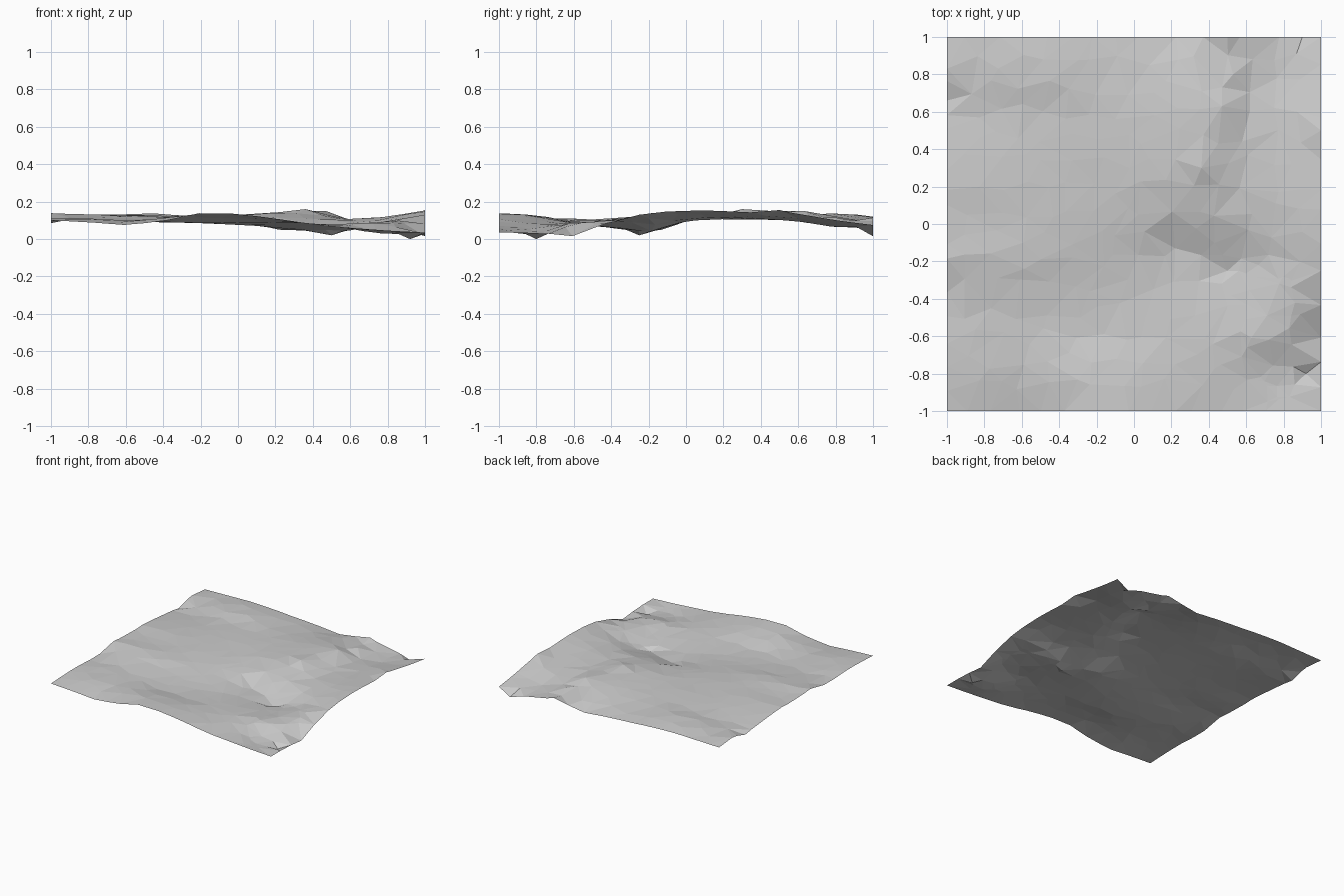
import bpy, bmesh, random
from mathutils import Vector
from mathutils.geometry import delaunay_2d_cdt

if "Cube" in bpy.data.objects:
    bpy.data.objects.remove(bpy.data.objects["Cube"])

random.seed(4)

# Terrain relief in hundredths of a unit, rows from front to back, 0.2 apart
RELIEF = [
    [10, 9, 7.5, 9.5, 14, 13.5, 11, 7.5, 6, 4.5, 3.5],
    [11, 11, 10, 11.5, 13.5, 12.5, 10, 8.5, 5.5, 1.5, 3.5],
    [11, 11, 9.5, 9, 8.5, 8.5, 8.5, 8, 8.5, 9.5, 1.5],
    [9.5, 10, 9, 9, 8.5, 7.5, 7, 6, 6, 10.5, 9.5],
    [14, 13.5, 13, 11.5, 10, 8, 5, 3, 4, 9, 14],
    [12, 12, 12.5, 12.5, 11.5, 10.5, 10.5, 10, 9.5, 12, 15.5],
    [13, 13, 13, 12.5, 12, 12.5, 14, 13.5, 10, 12, 15],
    [11.5, 12, 12.5, 12.5, 12.5, 13, 14.5, 15, 10.5, 11, 14],
    [9.5, 10.5, 11.5, 12, 12, 12.5, 14, 15, 9.5, 9.5, 14],
    [12, 12.5, 14.5, 14, 12, 11.5, 11.5, 13, 7.5, 6, 10],
    [11, 11.5, 12, 11.5, 10, 9, 6.5, 9.5, 9.5, 5, 7.5],
]


def height(x, y):
    """Blend the four nearest relief samples."""
    u, v = (x + 1) * 5, (y + 1) * 5
    i, j = min(int(u), 9), min(int(v), 9)
    a, b = u - i, v - j
    low = RELIEF[j][i] * (1 - a) + RELIEF[j][i + 1] * a
    high = RELIEF[j + 1][i] * (1 - a) + RELIEF[j + 1][i + 1] * a
    return (low * (1 - b) + high * b) / 100


# Irregular point scatter, with straight outer edges
N = 15
points = []
for j in range(N + 1):
    for i in range(N + 1):
        x, y = -1 + 2 * i / N, -1 + 2 * j / N
        if 0 < i < N:
            x += random.uniform(-0.045, 0.045)
        if 0 < j < N:
            y += random.uniform(-0.045, 0.045)
        points.append(Vector((x, y)))

# Extra detail in the rougher front right corner
for _ in range(30):
    points.append(Vector((random.uniform(0.45, 0.97), random.uniform(-0.95, -0.2))))

# Lowest points of the hollow and the chipped corner, cliff top and rim dips
spots = {(0.5, -0.25): 0.02, (0.22, -0.13): 0.05, (0.92, -0.8): 0.0,
         (0.9, 1.0): 0.015, (0.5, 1.0): 0.115, (0.53, 0.8): 0.115,
         (0.47, 0.63): 0.15, (0.36, 0.3): 0.16, (1.0, -0.25): 0.13,
         (1.0, 0.5): 0.155, (-1.0, 0.66): 0.085, (-1.0, 0.83): 0.125}
points = [p for p in points
          if all((p - Vector(s)).length > 0.06 for s in spots)]
points += [Vector(s) for s in spots]

# Triangulated terrain sheet
verts, _, faces, *_ = delaunay_2d_cdt(points, [], [], 0, 1e-5)
bm = bmesh.new()
bv = []
for p in verts:
    z = next((h for s, h in spots.items() if (p - Vector(s)).length < 1e-4),
             height(p.x, p.y))
    bv.append(bm.verts.new((p.x, p.y, z)))
for f in faces:
    tri = [bv[k] for k in f]
    a, b, c = (v.co.xy for v in tri)
    if abs((b - a).cross(c - a)) > 1e-6:
        bm.faces.new(tri)
bmesh.ops.recalc_face_normals(bm, faces=bm.faces)
if sum(f.normal.z for f in bm.faces) < 0:
    bmesh.ops.reverse_faces(bm, faces=bm.faces)

mesh = bpy.data.meshes.new("terrain")
bm.to_mesh(mesh)
bm.free()
terrain = bpy.data.objects.new("terrain", mesh)
bpy.context.collection.objects.link(terrain)

# Stone grey colour
stone = bpy.data.materials.new("light_grey_stone")
stone.diffuse_color = (0.6, 0.6, 0.6, 1)
stone.use_nodes = True
stone.node_tree.nodes["Principled BSDF"].inputs["Base Color"].default_value = stone.diffuse_color
mesh.materials.append(stone)
